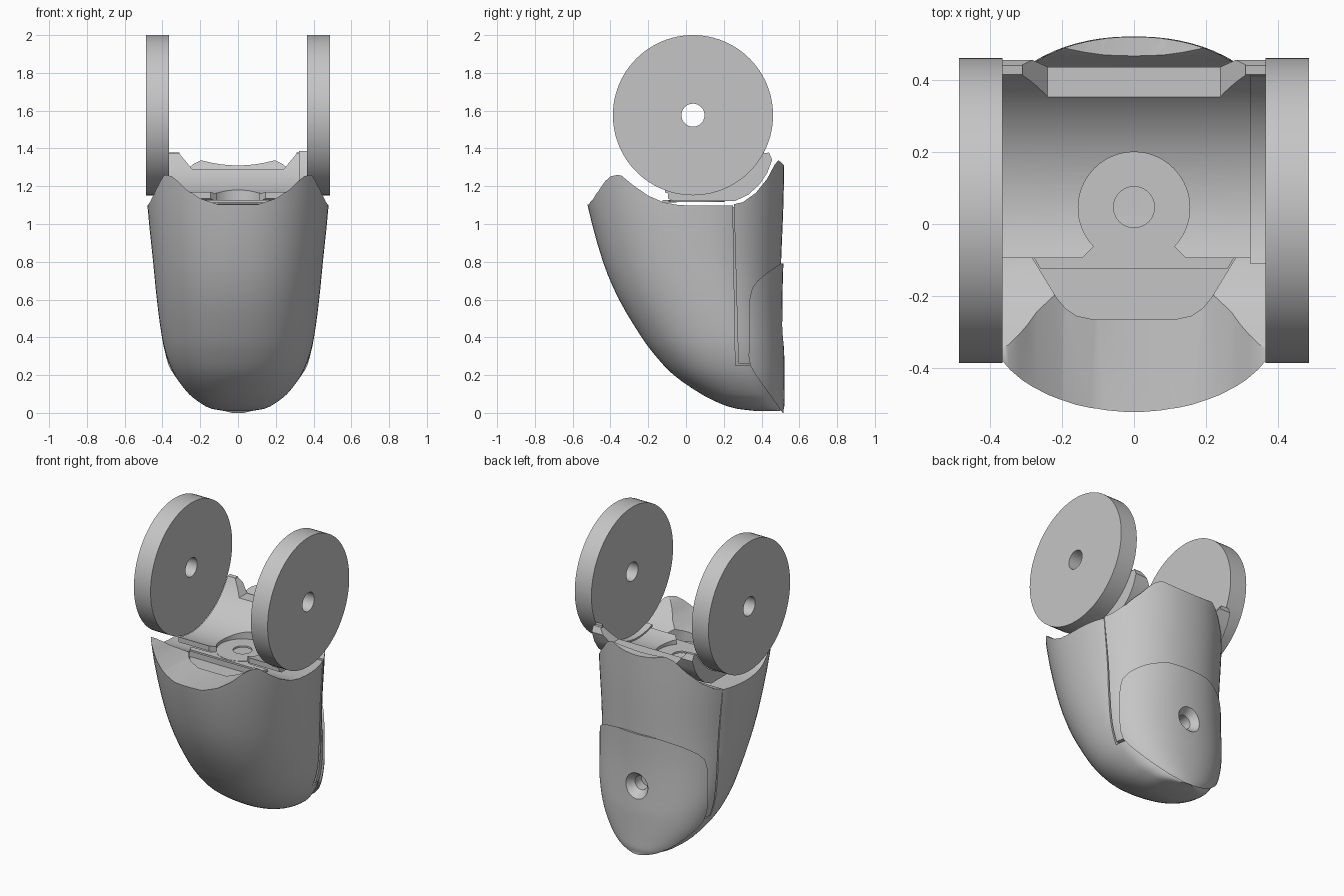
import bpy, bmesh
from math import sin, cos, pi, asin, radians

cube = bpy.data.objects.get("Cube")
if cube:
    bpy.data.objects.remove(cube, do_unlink=True)

TONE = (0.56, 0.56, 0.56, 1)
grey = bpy.data.materials.new("plain grey")
grey.use_nodes = True
grey.diffuse_color = TONE
grey.node_tree.nodes["Principled BSDF"].inputs["Base Color"].default_value = TONE

AXLE_Y, AXLE_Z = 0.037, 1.576


def finish(name, bm):
    bmesh.ops.recalc_face_normals(bm, faces=bm.faces)
    mesh = bpy.data.meshes.new(name)
    bm.to_mesh(mesh)
    bm.free()
    mesh.materials.append(grey)
    ob = bpy.data.objects.new(name, mesh)
    bpy.context.collection.objects.link(ob)
    return ob


def skin(name, rings):
    """Closed solid through a list of point rings."""
    bm = bmesh.new()
    loops = [[bm.verts.new(p) for p in ring] for ring in rings]
    for low, high in zip(loops, loops[1:]):
        for i in range(len(low)):
            j = (i + 1) % len(low)
            bm.faces.new((low[i], low[j], high[j], high[i]))
    bm.faces.new(loops[0])
    bm.faces.new(loops[-1])
    return finish(name, bm)


def prism(name, points, axis, start, end):
    """Extrude a flat profile along one axis."""
    place = {"x": lambda p, d: (d, p[0], p[1]),
             "y": lambda p, d: (p[0], d, p[1]),
             "z": lambda p, d: (p[0], p[1], d)}[axis]
    return skin(name, [[place(p, d) for p in points] for d in (start, end)])


def circle(u, v, r, count=64):
    return [(u + r * cos(2 * pi * i / count), v + r * sin(2 * pi * i / count)) for i in range(count)]


def combine(ob, tool, operation="DIFFERENCE"):
    mod = ob.modifiers.new("cut", "BOOLEAN")
    mod.operation, mod.object, mod.solver = operation, tool, "EXACT"
    bpy.context.view_layer.objects.active = ob
    bpy.ops.object.modifier_apply(modifier=mod.name)
    bpy.data.objects.remove(tool, do_unlink=True)
    return ob


def mirrored(half):
    return half + [(-u, v) for u, v in reversed(half)]


# Height, half width, front y, widest y, back y of the hull
LEVELS = [
    (0.01, 0.07, 0.37, 0.45, 0.50), (0.022, 0.14, 0.27, 0.41, 0.50),
    (0.05, 0.195, 0.18, 0.38, 0.505), (0.1, 0.26, 0.08, 0.34, 0.505),
    (0.2, 0.335, -0.065, 0.29, 0.505), (0.3, 0.378, -0.16, 0.25, 0.505),
    (0.4, 0.403, -0.235, 0.22, 0.50), (0.6, 0.43, -0.355, 0.15, 0.495),
    (0.8, 0.45, -0.44, 0.09, 0.50), (1.1, 0.48, -0.522, 0.05, 0.512),
    (1.4, 0.495, -0.577, 0.03, 0.518)]


def level_at(z):
    """Smooth (cubic) reading of the level list."""
    k = max(i for i in range(len(LEVELS) - 1) if LEVELS[i][0] <= z + 1e-6)
    a, b = LEVELS[k], LEVELS[k + 1]
    p, q = LEVELS[max(k - 1, 0)], LEVELS[min(k + 2, len(LEVELS) - 1)]
    h = b[0] - a[0]
    t = (z - a[0]) / h
    out = []
    for c in range(1, 5):
        m0 = (b[c] - p[c]) / (b[0] - p[0]) * h
        m1 = (q[c] - a[c]) / (q[0] - a[0]) * h
        out.append((2*t**3 - 3*t*t + 1) * a[c] + (t**3 - 2*t*t + t) * m0
                   + (3*t*t - 2*t**3) * b[c] + (t**3 - t*t) * m1)
    return out


def hull(name, grow=0.0, drop=0.0):
    rings = []
    for low, high in zip(LEVELS, LEVELS[1:] + [None]):
        for s in range(3 if high else 1):
            z = low[0] + ((high[0] - low[0]) * s / 3 if high else 0)
            w, front, mid, back = level_at(min(z, 1.3999))
            ring = []
            for i in range(72):
                a = 2 * pi * (i + 0.5) / 72
                power = 2 / 2.15 if sin(a) > 0 else 2 / 2.2
                reach = back + grow - mid if sin(a) > 0 else mid - front + grow
                x = abs(cos(a)) ** power * (w + grow) * (1 if cos(a) > 0 else -1)
                y = abs(sin(a)) ** power * reach * (1 if sin(a) > 0 else -1)
                ring.append((x, mid + y, z - drop))
            rings.append(ring)
    return skin(name, rings)


# Front shell with a scooped front lip and lower sides
shell = hull("front_shell")
lip = [(0.1, 1.102), (0.2, 1.135), (0.27, 1.18), (0.32, 1.228),
       (0.35, 1.252), (0.38, 1.26), (0.7, 1.26), (0.7, 1.6)]
combine(shell, prism("lip_cutter", mirrored(lip), "y", -0.8, 0.8))
side = [(-0.8, 1.6), (-0.8, 1.27), (-0.38, 1.265), (-0.34, 1.255), (-0.28, 1.205), (-0.2, 1.15),
        (-0.12, 1.115), (-0.05, 1.102), (0.02, 1.097), (0.8, 1.097), (0.8, 1.6)]
combine(shell, prism("side_cutter", side, "x", -0.8, 0.8))
pocket = [(0.285, -0.09), (0.215, -0.205), (0.19, -0.235), (0.16, -0.255), (0.11, -0.266)]
combine(shell, prism("pocket_cutter", mirrored(pocket), "z", 1.06, 1.5))
combine(shell, prism("back_cutter", [(0.24, 1.6), (0.262, 0.25), (0.8, 0.25), (0.8, 1.6)],
                     "x", -0.8, 0.8))

# Recessed core closing the seam between the shell and the back plate
core = hull("seam_core", -0.025)
combine(core, prism("core_box", [(0.2, 0.2), (0.36, 0.2), (0.36, 1.09), (0.2, 1.09)],
                    "x", -0.8, 0.8), "INTERSECT")

# Back plate rising to a thin, slightly dipped rim
plate = hull("back_plate", 0.004)
outline = [(0.254, 1.105), (0.277, 0.262), (0.6, 0.262), (0.6, 1.3), (0.515, 1.315), (0.49, 1.338),
           (0.47, 1.315), (0.43, 1.24), (0.37, 1.165), (0.3, 1.115)]
combine(plate, prism("plate_profile", outline, "x", -0.8, 0.8), "INTERSECT")
combine(plate, prism("rim_cutter", circle(0, 2.01, 0.7, 96), "y", 0.2, 0.7))

# Lower back cover with rounded upper corners
cover = hull("lower_cover", 0.016, 0.01)
outline = [(0.7, 0.79), (0.5, 0.79), (0.44, 0.75), (0.38, 0.7), (0.35, 0.66), (0.336, 0.6),
           (0.332, 0.3), (0.34, 0.25), (0.37, 0.2), (0.49, 0.03), (0.52, -0.01), (0.7, -0.01)]
combine(cover, prism("cover_profile", outline, "x", -0.8, 0.8), "INTERSECT")


# Countersunk screw hole through the cover
def screw_cutter():
    steps = [(0.40, 0.045), (0.465, 0.045), (0.52, 0.088), (0.6, 0.088)]
    return skin("screw_cutter", [[(u, y, v) for u, v in circle(0, 0.45, r, 32)] for y, r in steps])


for part in (cover, plate):
    combine(part, screw_cutter())


# Cradle: a thick trough hugging the wheels and leaning on the back plate
def arc(r, y0, y1):
    a0, a1 = asin((y0 - AXLE_Y) / r), asin((y1 - AXLE_Y) / r)
    angles = [a0 + (a1 - a0) * i / 32 for i in range(33)]
    return [(AXLE_Y + r * sin(a), AXLE_Z - r * cos(a)) for a in angles]


under = [(0.44, 1.378), (0.456, 1.34), (0.43, 1.27), (0.39, 1.21), (0.33, 1.155),
         (0.26, 1.122), (-0.07, 1.122), (-0.095, 1.135)]
cradle = prism("cradle", arc(0.428, -0.095, 0.415) + under, "x", -0.366, 0.366)
notch = [(0.24, 1.288), (0.31, 1.372), (0.31, 1.6)]
combine(cradle, prism("notch_cutter", mirrored(notch), "y", 0.25, 0.6))
combine(cradle, prism("seat_cutter", circle(0, 0.045, 0.155), "z", 1.0, 1.3))
mouth = [(0.105, -0.055), (0.15, -0.1), (0.15, -0.2)]
combine(cradle, prism("mouth_cutter", mirrored(mouth), "z", 1.0, 1.3))
rail = prism("cradle_rail", arc(0.418, -0.11, 0.41) + arc(0.435, -0.11, 0.415)[::-1],
             "x", 0.322, 0.366)

# Flat round seat with a hole, and the tongue in front of it
seat = prism("seat", circle(0, 0.045, 0.158), "z", 1.116, 1.128)
combine(seat, prism("seat_hole", circle(0, 0.047, 0.057, 40), "z", 1.0, 1.2))
tongue = prism("tongue", mirrored([(0.1, -0.05), (0.14, -0.085), (0.28, -0.09), (0.26, -0.125)]),
               "z", 1.114, 1.126)

# Pair of wheels with centre holes
wheels = []
for name, sign in (("left_wheel", 1), ("right_wheel", -1)):
    wheel = prism(name, circle(AXLE_Y, AXLE_Z, 0.424, 96), "x", sign * 0.365, sign * 0.486)
    wheels.append(combine(wheel, prism("axle_cutter", circle(AXLE_Y, AXLE_Z, 0.061, 40), "x", -1, 1)))

# Smooth curved faces, keeping sharp edges
bpy.ops.object.select_all(action="DESELECT")
for ob in [shell, core, plate, cover, cradle, rail, seat, tongue] + wheels:
    ob.select_set(True)
    bpy.context.view_layer.objects.active = ob
bpy.ops.object.shade_smooth_by_angle(angle=radians(28))
